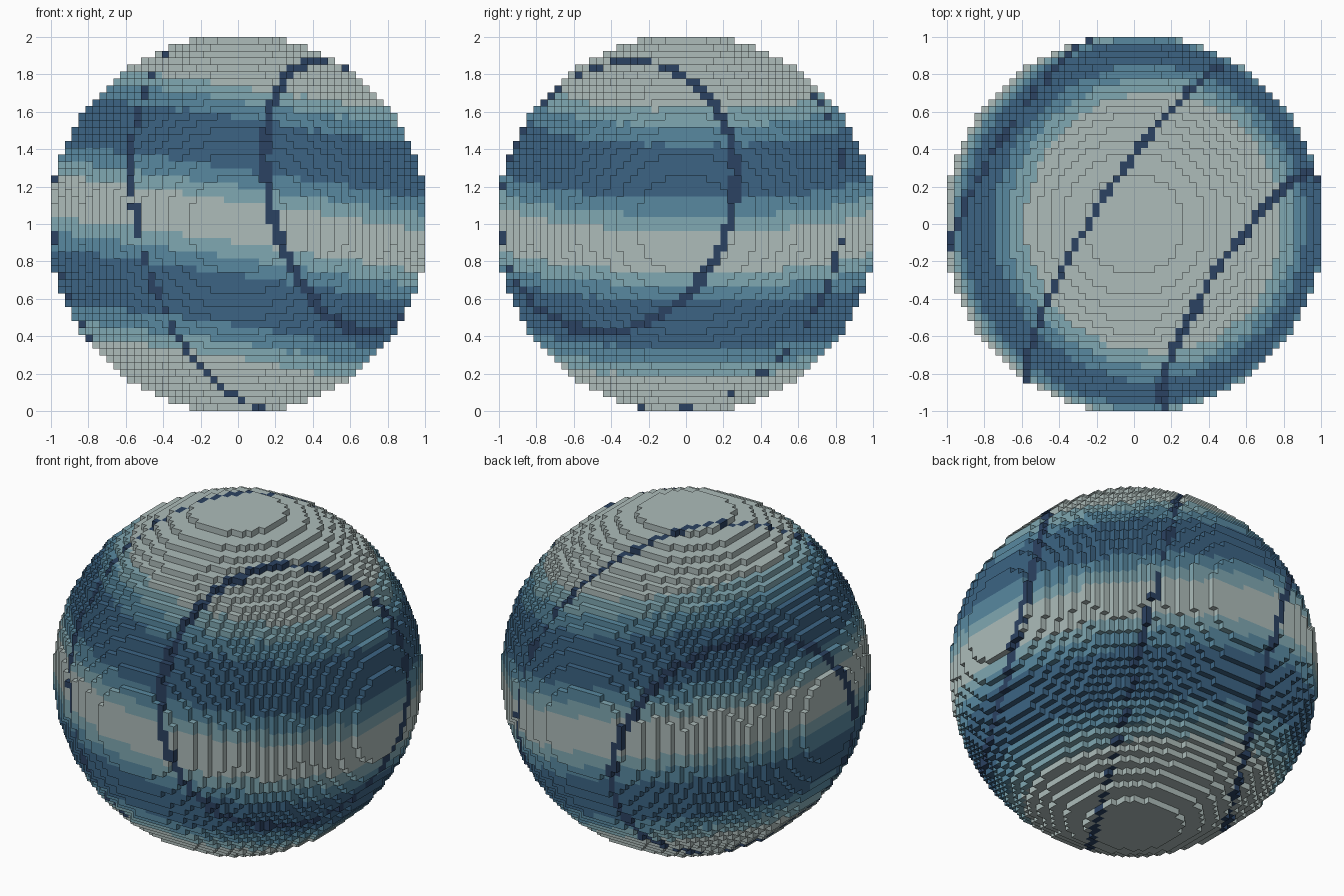
import bpy, bmesh
from mathutils import Vector

cube = bpy.data.objects.get("Cube")
if cube:
    bpy.data.objects.remove(cube, do_unlink=True)

N = 54                      # blocks across the ball
S = 2.0 / N                 # block size
R2 = 27.45 ** 2             # squared radius in blocks


def make_material(name, rgb):
    lin = [((c / 255 + 0.055) / 1.055) ** 2.4 for c in rgb] + [1.0]
    m = bpy.data.materials.new(name)
    m.use_nodes = True
    m.diffuse_color = lin
    bsdf = m.node_tree.nodes["Principled BSDF"]
    bsdf.inputs["Base Color"].default_value = lin
    bsdf.inputs["Roughness"].default_value = 0.8
    return m


materials = [make_material(*a) for a in (
    ("pale grey", (173, 188, 186)),
    ("light teal", (128, 168, 178)),
    ("mid blue", (88, 137, 160)),
    ("deep blue", (60, 100, 132)),
    ("navy", (43, 66, 98)))]

# Tilted stripes: upper limit of each band by distance from the tilted equator
BAND_AXIS = Vector((0.15, 0.01, 1.0)).normalized()
BANDS = ((0.11, 0), (0.19, 1), (0.28, 2), (0.55, 3), (0.64, 2), (0.72, 1), (2.0, 0))

# Three thin parallel rings
RING_AXIS = Vector((0.823, -0.528, 0.211)).normalized()
RINGS = (0.68, 0.0, -0.70)
RING_HALF = 0.019


def colour_index(p):
    d = p.normalized()
    across = d.dot(RING_AXIS)
    if any(abs(across - r) < RING_HALF for r in RINGS):
        return 4
    h = abs(d.dot(BAND_AXIS))
    return next(i for limit, i in BANDS if h < limit)


def filled(c):
    return sum((v - N / 2 + 0.5) ** 2 for v in c) <= R2 and all(0 <= v < N for v in c)


# Ball of blocks: keep only the exposed block faces
bm = bmesh.new()
corners = {}


def corner(c):
    if c not in corners:
        corners[c] = bm.verts.new((c[0] * S - 1, c[1] * S - 1, c[2] * S))
    return corners[c]


def add_block(cell):
    index = None
    for axis in range(3):
        u, v = (axis + 1) % 3, (axis + 2) % 3
        for side in (0, 1):
            beside = list(cell)
            beside[axis] += 2 * side - 1
            if filled(beside):
                continue
            if index is None:
                index = colour_index(Vector([(k + 0.5) * S - 1 for k in cell]))
            ring = []
            for du, dv in ((0, 0), (1, 0), (1, 1), (0, 1)):
                c = list(cell)
                c[axis] += side
                c[u] += du
                c[v] += dv
                ring.append(corner(tuple(c)))
            face = bm.faces.new(ring if side else ring[::-1])
            face.material_index = index


for x in range(N):
    for y in range(N):
        for z in range(N):
            if filled((x, y, z)):
                add_block((x, y, z))

mesh = bpy.data.meshes.new("banded_block_ball")
bm.to_mesh(mesh)
bm.free()
for m in materials:
    mesh.materials.append(m)
ball = bpy.data.objects.new("banded_block_ball", mesh)
bpy.context.collection.objects.link(ball)
